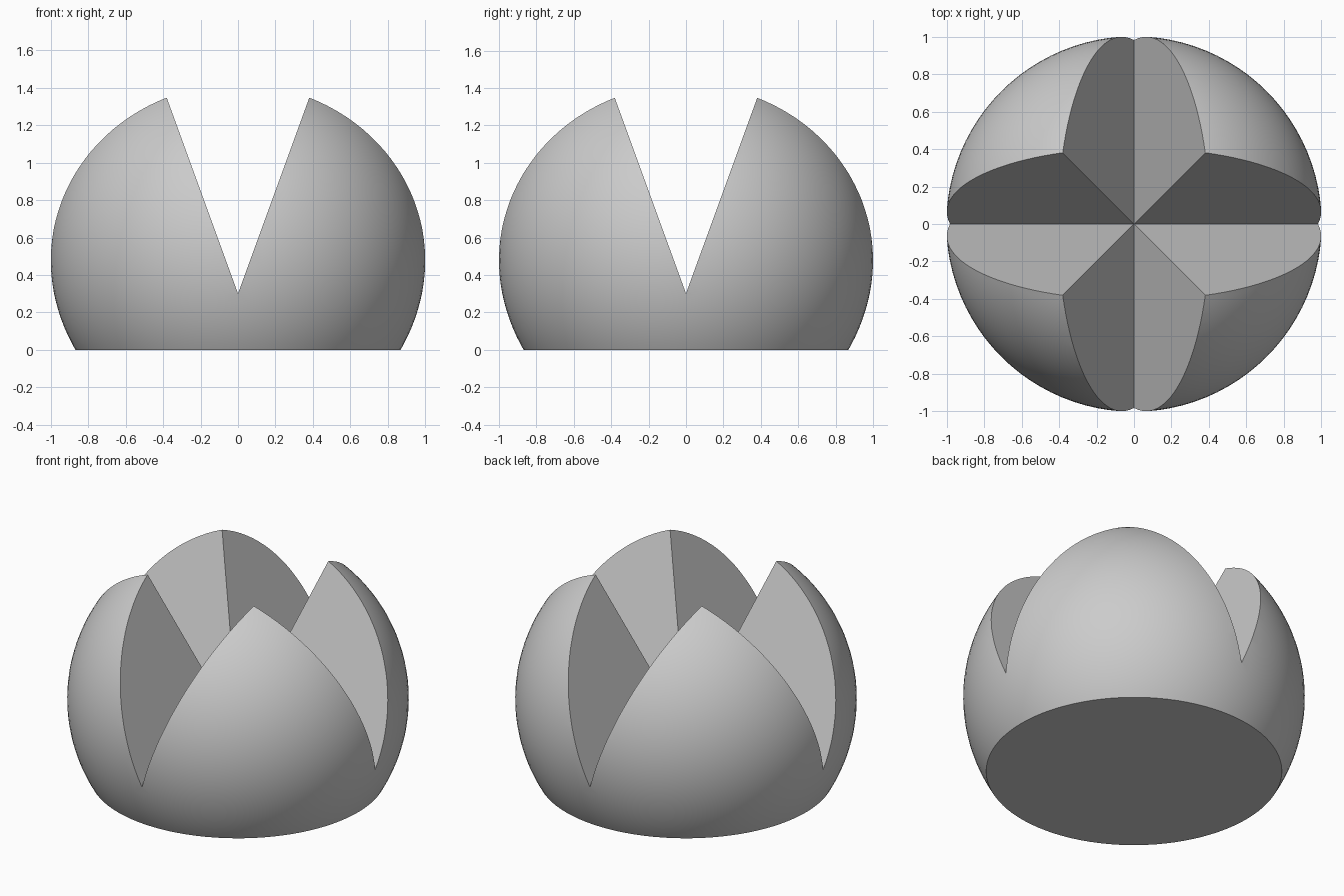
import bpy
import bmesh
import math
from mathutils import Vector

old = bpy.data.objects.get("Cube")
if old:
    bpy.data.objects.remove(old, do_unlink=True)

RADIUS = 1.0027
CENTRE = RADIUS * 0.5
GROOVE = RADIUS * 0.3
SLANT = math.radians(20)

grey = bpy.data.materials.new("plain grey")
grey.use_nodes = True
colour = (0.6, 0.6, 0.6, 1)
grey.diffuse_color = colour
grey.node_tree.nodes["Principled BSDF"].inputs["Base Color"].default_value = colour


def cut(bm, point, normal, cap):
    """Remove what lies on the normal's side, optionally closing the cut."""
    result = bmesh.ops.bisect_plane(
        bm, geom=bm.verts[:] + bm.edges[:] + bm.faces[:], dist=1e-5,
        plane_co=point, plane_no=normal, clear_outer=True)
    if cap:
        rim = [g for g in result["geom_cut"] if isinstance(g, bmesh.types.BMEdge)]
        bmesh.ops.contextual_create(bm, geom=rim)


# Ball with a flat base
bm = bmesh.new()
bmesh.ops.create_uvsphere(bm, u_segments=96, v_segments=64, radius=RADIUS)
bmesh.ops.translate(bm, verts=bm.verts, vec=(0, 0, CENTRE))
cut(bm, Vector(), Vector((0, 0, -1)), True)

# Slanted groove walls of one petal
groove_point = Vector((0, 0, GROOVE))
c, s = math.cos(SLANT), math.sin(SLANT)
for normal in ((-c, 0, s), (0, -c, s)):
    cut(bm, groove_point, Vector(normal), True)

# Keep one quarter, left open where it meets its mirror images
for normal in ((-1, 0, 0), (0, -1, 0)):
    cut(bm, Vector(), Vector(normal), False)
bmesh.ops.recalc_face_normals(bm, faces=bm.faces)

mesh = bpy.data.meshes.new("grooved_ball")
bm.to_mesh(mesh)
bm.free()
mesh.materials.append(grey)
ball = bpy.data.objects.new("grooved_ball", mesh)
bpy.context.collection.objects.link(ball)

# Four petals by mirroring
mirror = ball.modifiers.new("quarters", "MIRROR")
mirror.use_axis = (True, True, False)
mirror.merge_threshold = 0.0005

bpy.ops.object.select_all(action="DESELECT")
ball.select_set(True)
bpy.context.view_layer.objects.active = ball
bpy.ops.object.modifier_apply(modifier=mirror.name)
bpy.ops.object.shade_smooth_by_angle(angle=math.radians(25))
